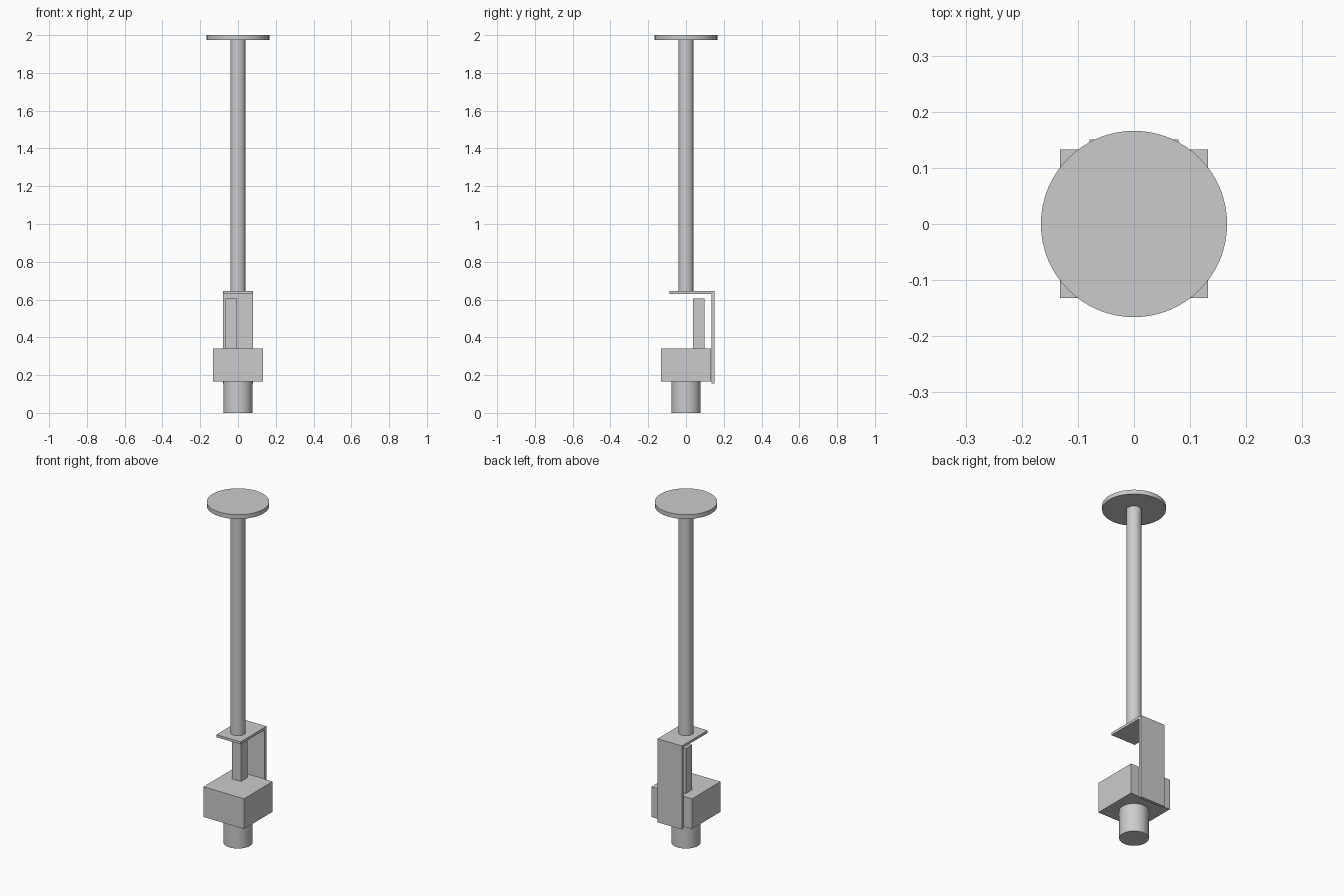
import bpy
import math

cube = bpy.data.objects.get("Cube")
if cube:
    bpy.data.objects.remove(cube, do_unlink=True)

GREY = (0.6, 0.6, 0.6, 1.0)
metal = bpy.data.materials.new("plain grey")
metal.use_nodes = True
metal.diffuse_color = GREY
metal.node_tree.nodes["Principled BSDF"].inputs["Base Color"].default_value = GREY


def finish(name):
    obj = bpy.context.object
    obj.name = name
    obj.data.materials.append(metal)
    return obj


def cylinder(name, radius, z0, z1):
    bpy.ops.mesh.primitive_cylinder_add(
        vertices=64, radius=radius, depth=z1 - z0, location=(0, 0, (z0 + z1) / 2))
    bpy.ops.object.shade_smooth_by_angle(angle=math.radians(30))
    return finish(name)


def box(name, low, high):
    centre = [(a + b) / 2 for a, b in zip(low, high)]
    bpy.ops.mesh.primitive_cube_add(size=1, location=centre)
    bpy.context.object.scale = [b - a for a, b in zip(low, high)]
    bpy.ops.object.transform_apply(location=False, rotation=False, scale=True)
    return finish(name)


def extruded_profile(name, profile, half_width):
    # Side profile in y and z, extruded across x
    n = len(profile)
    verts = [(x, y, z) for x in (half_width, -half_width) for y, z in profile]
    faces = [tuple(range(n)), tuple(reversed(range(n, 2 * n)))]
    faces += [(i, i + n, (i + 1) % n + n, (i + 1) % n) for i in range(n)]
    mesh = bpy.data.meshes.new(name)
    mesh.from_pydata(verts, [], faces)
    obj = bpy.data.objects.new(name, mesh)
    bpy.context.collection.objects.link(obj)
    bpy.context.view_layer.objects.active = obj
    return finish(name)


# Ceiling plate and hanging pole
cylinder("ceiling_plate", 0.166, 1.975, 2.0)
cylinder("pole", 0.04, 0.645, 1.975)

# Bent bracket: top shelf and back plate in one piece
extruded_profile("bracket", [
    (-0.088, 0.63), (0.134, 0.63), (0.134, 0.155),
    (0.151, 0.155), (0.151, 0.645), (-0.088, 0.645)], 0.079)

# Main body, offset post and lower barrel
box("body", (-0.132, -0.132, 0.165), (0.132, 0.133, 0.342))
box("post", (-0.067, 0.038, 0.342), (-0.006, 0.097, 0.606))
cylinder("lower_barrel", 0.077, 0.0, 0.165)
